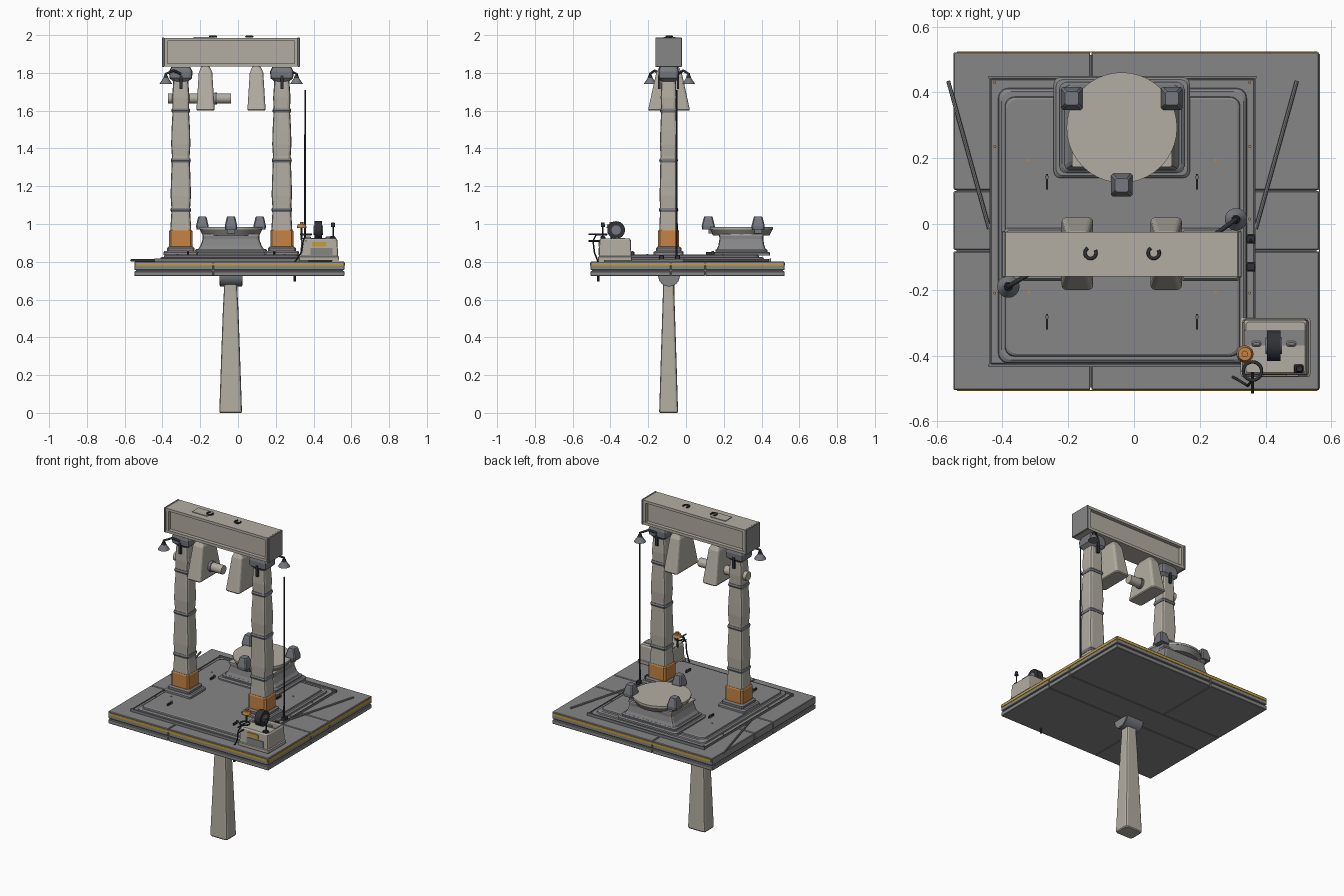
import bpy, bmesh, math
from mathutils import Vector

cube = bpy.data.objects.get("Cube")
if cube:
    bpy.data.objects.remove(cube, do_unlink=True)


def material(name, rgb):
    m = bpy.data.materials.new(name)
    m.use_nodes = True
    m.diffuse_color = (*rgb, 1)
    bsdf = m.node_tree.nodes["Principled BSDF"]
    bsdf.inputs["Base Color"].default_value = (*rgb, 1)
    bsdf.inputs["Roughness"].default_value = 0.8
    return m


BEIGE = material("warm beige", (0.45, 0.42, 0.36))
GREY = material("steel grey", (0.24, 0.24, 0.245))
BAND = material("blue grey", (0.18, 0.19, 0.21))
DARK = material("dark metal", (0.03, 0.032, 0.038))
ORANGE = material("orange paint", (0.56, 0.23, 0.06))
YELLOW = material("yellow stripe", (0.55, 0.34, 0.04))
round_parts = []


def finish(name, bm, mat):
    bmesh.ops.recalc_face_normals(bm, faces=bm.faces)
    mesh = bpy.data.meshes.new(name)
    bm.to_mesh(mesh)
    bm.free()
    mesh.materials.append(mat)
    ob = bpy.data.objects.new(name, mesh)
    bpy.context.collection.objects.link(ob)
    return ob


def loft(name, mat, cx, cy, rings, corner=0.0, steps=1):
    """Stack of rectangles (z, half x, half y) with cut or rounded corners."""
    bm = bmesh.new()
    loops = []
    for z, hx, hy in rings:
        pts = []
        for k, (sx, sy) in enumerate([(1, 1), (-1, 1), (-1, -1), (1, -1)]):
            for i in range(steps + 1 if corner else 1):
                a = math.pi / 2 * (k + i / steps)
                ox, oy = (math.cos(a), math.sin(a)) if corner else (0, 0)
                pts.append(bm.verts.new((cx + sx * (hx - corner) + corner * ox,
                                         cy + sy * (hy - corner) + corner * oy, z)))
        loops.append(pts)
    n = len(loops[0])
    for a, b in zip(loops, loops[1:]):
        for i in range(n):
            bm.faces.new((a[i], a[(i + 1) % n], b[(i + 1) % n], b[i]))
    bm.faces.new(loops[0])
    bm.faces.new(loops[-1])
    return finish(name, bm, mat)


def box(name, mat, x, y, z, bevel=0.0):
    """Box from its x, y and z ranges."""
    cx, cy = sum(x) / 2, sum(y) / 2
    hx, hy = (x[1] - x[0]) / 2, (y[1] - y[0]) / 2
    b = bevel
    rings = [(z[0], hx, hy), (z[1], hx, hy)]
    if b:
        rings = [(z[0], hx - b, hy - b), (z[0] + b, hx, hy),
                 (z[1] - b, hx, hy), (z[1], hx - b, hy - b)]
    return loft(name, mat, cx, cy, rings, b * 0.8)


def rod(name, mat, p, q, r, r2=None, sides=24):
    p, q = Vector(p), Vector(q)
    bm = bmesh.new()
    bmesh.ops.create_cone(bm, cap_ends=True, segments=sides, radius1=r,
                          radius2=r if r2 is None else r2, depth=(q - p).length)
    turn = (q - p).to_track_quat("Z", "Y").to_matrix()
    for v in bm.verts:
        v.co = turn @ v.co + (p + q) / 2
    ob = finish(name, bm, mat)
    round_parts.append(ob)
    return ob


def tube(name, mat, pts, r, closed=False):
    cu = bpy.data.curves.new(name, "CURVE")
    cu.dimensions = "3D"
    cu.bevel_depth, cu.bevel_resolution, cu.use_fill_caps = r, 2, True
    sp = cu.splines.new("POLY")
    sp.points.add(len(pts) - 1)
    for s, p in zip(sp.points, pts):
        s.co = (*p, 1)
    sp.use_cyclic_u = closed
    cu.materials.append(mat)
    ob = bpy.data.objects.new(name, cu)
    bpy.context.collection.objects.link(ob)


def arc(cx, cy, z, r, a0, a1, n=14):
    return [(cx + r * math.cos(math.radians(a0 + (a1 - a0) * i / n)),
             cy + r * math.sin(math.radians(a0 + (a1 - a0) * i / n)), z) for i in range(n + 1)]


# Platform: dark core with slabs, panel seams and yellow edging
X0, X1, Y0, Y1 = -0.548, 0.563, -0.505, 0.522
box("platform_core", BAND, (X0 + .008, X1 - .008), (Y0 + .008, Y1 - .008), (.727, .795))
for y0, y1, split in [(Y0, -.083, True), (-.079, .1, False), (.104, Y1, True)]:
    for x0, x1 in ([(X0, -.133), (-.129, X1)] if split else [(X0, X1)]):
        box("platform_lower_slab", GREY, (x0, x1), (y0, y1), (.724, .75), .003)
        box("platform_upper_slab", GREY, (x0, x1), (y0, y1), (.756, .801), .003)
for y in (Y0 - .001, Y1 + .001):
    box("edge_stripe", YELLOW, (X0 + .01, X1 - .005), (y - .002, y + .002), (.779, .794))
box("edge_stripe_side", YELLOW, (X1 - .001, X1 + .003), (Y0 + .005, Y1 - .005), (.779, .794))

# Raised deck
box("deck_frame", GREY, (-.435, .365), (-.425, .44), (.8, .811), .002)
for y in (-.43, .446):
    box("deck_rail", BAND, (-.443, .372), (y - .004, y + .004), (.8, .818))
for x in (-.437, .367):
    box("deck_side_rail", BAND, (x - .002, x + .002), (-.425, .44), (.8, .815))
loft("deck_plate", GREY, -.035, -.005, [(.81, .378, .418), (.82, .376, .416), (.826, .368, .408)], .03, 5)
loft("deck_centre", GREY, -.035, -.008, [(.825, .358, .395), (.834, .356, .393), (.838, .35, .387)], .03, 5)

# Deck fittings
for x in (-.265, .192):
    for y in (.13, -.295):
        box("deck_cleat", DARK, (x - .003, x + .003), (y - .025, y + .022), (.836, .852))
        rod("deck_pin", BAND, (x, y + .012, .836), (x, y + .012, .856), .006, sides=10)
for x, ys in [(-.423, (.43, .235, -.21)), (.352, (.43, .235, .015, -.21)), (-.32, (.195, -.205)), (.248, (.195, -.205))]:
    for y in ys:
        rod("deck_bolt", ORANGE, (x, y, .806), (x, y, .842 if -.35 < x < .3 else .816), .0045, sides=8)
for sx in (-1, 1):
    xa = -.565 if sx < 0 else .495
    rod("loose_pole", GREY, (xa, .435, .808), (xa - sx * .125, -.015, .808), .006, sides=8)
for y in (-.045, -.13):
    box("antenna_foot", DARK, (.34, .37), (y - .014, y + .014), (.808, .836), .004)
rod("antenna", DARK, (.355, -.05, .82), (.355, -.05, 1.71), .005, .004, 8)

# Support leg with its hinge
loft("support_leg", BEIGE, -.039, -.092, [(0, .056, .046), (.006, .06, .05), (.3, .05, .041), (.55, .041, .033), (.64, .036, .03), (.7, .035, .03)], .012, 2)
rod("leg_hinge", BAND, (-.095, -.09, .727), (.02, -.09, .727), .058)
for x in (-.092, .017):
    rod("hinge_cap", GREY, (x - .007, -.09, .725), (x + .007, -.09, .725), .05)

# Columns
CY = -.092
for cx in (-.303, .232):
    loft("column_foot", GREY, cx, CY, [(.836, .092, .08), (.85, .092, .08), (.858, .086, .074)], .008)
    loft("column_plinth", BAND, cx, CY, [(.856, .074, .068), (.872, .074, .068), (.88, .064, .058)], .008)
    loft("column_socket", ORANGE, cx, CY, [(.878, .061, .056), (.962, .061, .056), (.968, .057, .052)], .01)
    loft("column_shaft", BEIGE, cx, CY, [
        (.96, .056, .05), (1.06, .05, .046), (1.09, .05, .046), (1.15, .054, .048), (1.23, .052, .046),
        (1.33, .048, .044), (1.36, .047, .043), (1.42, .051, .046), (1.5, .049, .044), (1.59, .044, .04),
        (1.62, .044, .04), (1.67, .046, .042), (1.77, .039, .038)], .014, 2)
    for z, h in [(1.075, .052), (1.337, .05), (1.6, .047)]:
        loft("column_band", BAND, cx, CY, [(z - .011, h, h - .004), (z, h + .003, h), (z + .011, h, h - .004)], .014, 2)
    loft("column_head", BAND, cx, CY, [(1.755, .04, .038), (1.772, .06, .052), (1.808, .062, .054), (1.832, .05, .048)], .016, 2)
    for y in (CY - .05, CY + .05):
        box("head_bracket", DARK, (cx - .008, cx + .008), (y - .006, y + .006), (1.715, 1.785))

# Top beam with recessed webs and end plates
box("beam_web", BEIGE, (-.39, .315), (CY - .045, CY + .045), (1.84, 1.975))
for z0, z1 in [(1.833, 1.85), (1.97, 1.986)]:
    box("beam_flange", BEIGE, (-.39, .315), (CY - .068, CY + .068), (z0, z1))
for x in (-.396, .321):
    box("beam_end_plate", GREY, (x - .006, x + .006), (CY - .07, CY + .07), (1.832, 1.987), .002)
for x in (-.382, .307):
    box("beam_end_rib", BEIGE, (x - .009, x + .009), (CY - .066, CY + .066), (1.84, 1.98))
box("beam_top_plate", BEIGE, (-.235, -.13), (-.12, -.055), (1.985, 1.99))
for x in (-.132, .06):
    tube("lifting_hook", DARK, arc(x, -.088, 1.992, .017, 120, 390), .005)

# Hanging weights and cross tube
for cx in (-.172, .098):
    loft("hanging_weight", BEIGE, cx, -.09, [(1.6, .044, .106), (1.606, .048, .11), (1.8, .036, .068), (1.815, .03, .06), (1.835, .02, .05)], .014, 3)
rod("cross_tube", BEIGE, (-.37, -.09, 1.665), (-.036, -.09, 1.665), .027)
rod("tube_collar", BAND, (-.125, -.09, 1.665), (-.11, -.09, 1.665), .032)

# Lamps on bent arms
for cx, lx, ly, dy in [(-.303, -.382, -.19, -.05), (.232, .31, .014, .05)]:
    tube("lamp_arm", DARK, [(cx, CY + dy, 1.795), ((cx + lx) / 2, (ly + CY + dy) / 2, 1.812), (lx, ly, 1.795), (lx, ly, 1.775)], .007)
    rod("lamp_cap", DARK, (lx, ly, 1.768), (lx, ly, 1.785), .015, .01, 16)
    rod("lamp_shade", BAND, (lx, ly, 1.742), (lx, ly, 1.772), .034, .014)

# Turntable pedestal, disc and clamps
TX, TY = -.037, .293
loft("turntable_base", GREY, TX, TY, [(.834, .207, .153), (.846, .207, .153), (.853, .2, .146)], .02, 3)
loft("turntable_step", BAND, TX, TY, [(.85, .19, .138), (.862, .19, .138), (.868, .182, .13)], .02, 3)
loft("turntable_pedestal", GREY, TX, TY, [(.866, .175, .13), (.885, .162, .122), (.92, .15, .116), (.945, .15, .118)], .015, 2)
loft("turntable_shoulder", BEIGE, TX, TY, [(.94, .152, .12), (.948, .152, .12)], .005)
rod("turntable_collar", GREY, (TX, TY, .94), (TX, TY, .972), .15, .166, 40)
rod("turntable_disc", BEIGE, (TX, TY, .972), (TX, TY, .984), .168, sides=40)
for x, y in [(TX - .152, .382), (TX + .152, .382), (TX, .118)]:
    loft("turntable_clamp", BAND, x, y, [(.97, .031, .033), (.99, .033, .035), (1.03, .024, .025), (1.04, .02, .021)], .006)
    box("clamp_arm", BAND, (min(x, TX) if x != TX else x - .02, max(x, TX) if x != TX else x + .02),
        (min(y, TY) if x == TX else y - .02, max(y, TY) if x == TX else y + .02), (.95, .971))

# Control box
loft("control_box", BEIGE, .43, -.375, [(.808, .106, .09), (.826, .106, .09), (.83, .1, .086), (.915, .096, .083), (.923, .09, .077)], .008, 2)
box("control_tray", GREY, (.335, .52), (-.37, -.322), (.92, .926))
box("warning_plate", YELLOW, (.392, .465), (-.464, -.457), (.882, .904))
box("front_panel", GREY, (.385, .5), (-.464, -.458), (.835, .872))
rod("hand_wheel", DARK, (.405, -.37, .968), (.445, -.37, .968), .047)
rod("wheel_hub", BAND, (.4, -.37, .968), (.45, -.37, .968), .025)
for x in (.372, .478):
    box("wheel_mount", GREY, (x - .014, x + .014), (-.372, -.356), (.92, .935), .004)
rod("lever", DARK, (.503, -.44, .92), (.503, -.44, .99), .004, sides=8)
rod("lever_knob", DARK, (.503, -.44, .985), (.503, -.44, 1.008), .011, .009, 12)
box("lever_block", DARK, (.486, .515), (-.453, -.427), (.92, .936), .004)
rod("valve_stem", DARK, (.337, -.395, .915), (.337, -.395, .985), .006, sides=10)
rod("valve_wheel", ORANGE, (.337, -.395, .98), (.337, -.395, 1.0), .026, .02)
rod("valve_cap", ORANGE, (.337, -.395, 1.0), (.337, -.395, 1.01), .01, sides=12)
tube("hose_ring", DARK, arc(.36, -.447, .945, .028, 0, 360, 20)[:-1], .005, True)
tube("hose", DARK, [(.36, -.475, .945), (.345, -.492, .91), (.335, -.485, .85), (.31, -.47, .812), (.3, -.465, .8)], .004)
rod("hose_plug", DARK, (.3, -.465, .695), (.3, -.465, .73), .007, sides=10)
for z in (.91, .945):
    rod("side_lever", DARK, (.36, -.515, z), (.36, -.45, z), .004, sides=8)

# Smooth the round parts, keeping hard edges
bpy.ops.object.select_all(action="DESELECT")
for ob in round_parts:
    ob.select_set(True)
bpy.context.view_layer.objects.active = round_parts[0]
bpy.ops.object.shade_smooth_by_angle()
